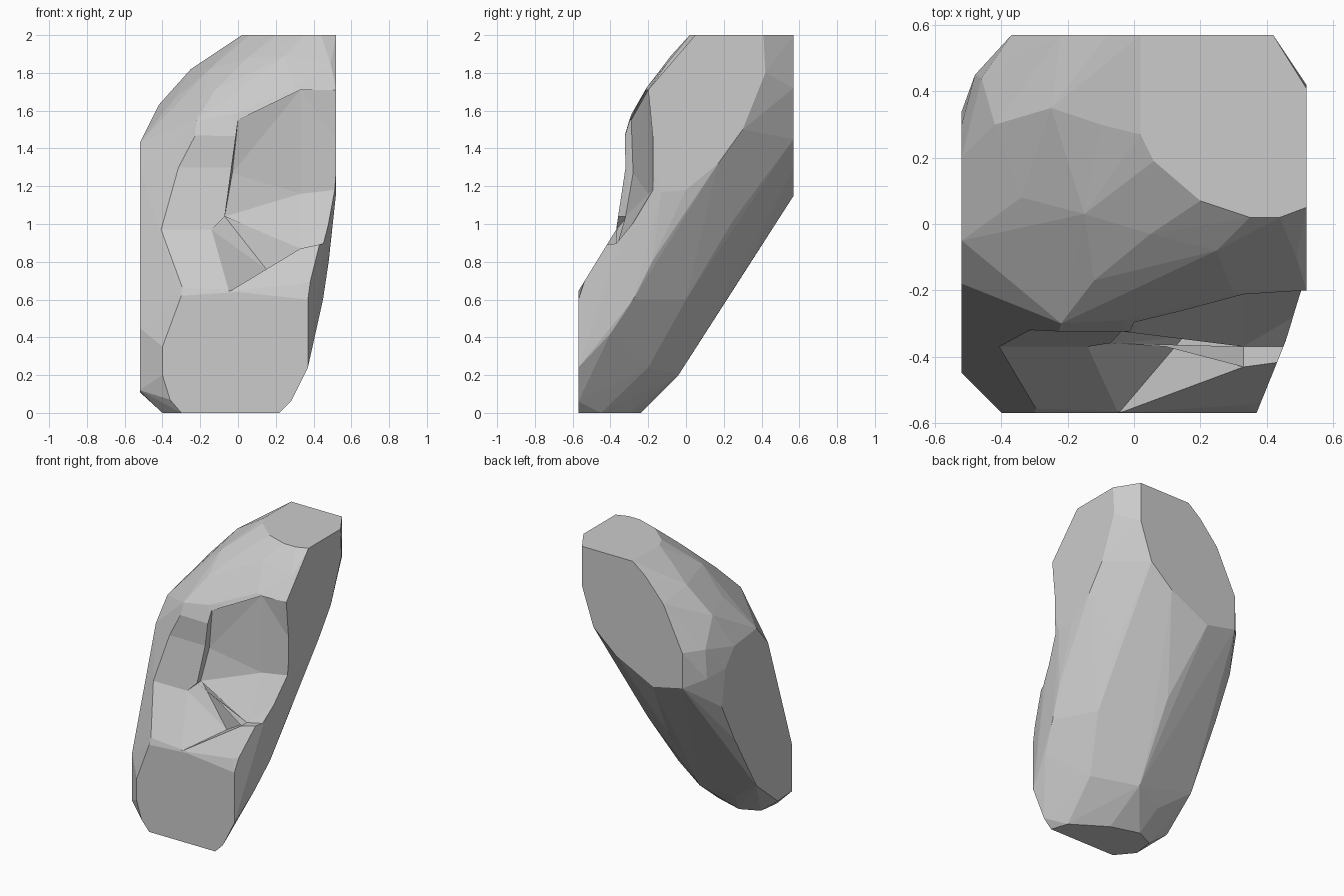
import bpy, bmesh
from mathutils import Vector


def hull(name, pts):
    """Object made from the convex hull of a point cloud."""
    bm = bmesh.new()
    for p in pts:
        bm.verts.new(p)
    res = bmesh.ops.convex_hull(bm, input=bm.verts[:])
    junk = {g for g in res["geom_interior"] + res["geom_unused"] if isinstance(g, bmesh.types.BMVert)}
    bmesh.ops.delete(bm, geom=list(junk), context='VERTS')
    bmesh.ops.dissolve_limit(bm, angle_limit=0.01, verts=bm.verts[:], edges=bm.edges[:])
    bmesh.ops.recalc_face_normals(bm, faces=bm.faces[:])
    me = bpy.data.meshes.new(name)
    bm.to_mesh(me)
    bm.free()
    ob = bpy.data.objects.new(name, me)
    bpy.context.collection.objects.link(ob)
    return ob


def flat(axis, value, pts):
    """Outline of a flat facet lying at a fixed value on one axis."""
    out = []
    for p in pts:
        p = list(p)
        p.insert(axis, value)
        out.append(Vector(p))
    return out


def carve(target, name, surface):
    """Remove everything between the given surface points and the front."""
    cutter = hull(name, surface + [(p[0], -1.0, p[2]) for p in surface])
    cutter.hide_render = True
    mod = target.modifiers.new(name, 'BOOLEAN')
    mod.operation = 'DIFFERENCE'
    mod.solver = 'EXACT'
    mod.object = cutter
    bpy.context.view_layer.objects.active = target
    bpy.ops.object.modifier_apply(modifier=mod.name)
    bpy.data.objects.remove(cutter)


# Six flat sliced facets of the leaning boulder
right = flat(0, 0.52, [(0.05, 2), (-0.2, 1.71), (-0.2, 1.4), (-0.18, 1.3), (-0.13, 1.17), (0, 1.18),
                       (0.17, 1.32), (0.3, 1.5), (0.42, 1.8), (0.41, 2)])
left = flat(0, -0.52, [(0.2, 1.4), (0.3, 1.28), (0.34, 1.02), (0.2, 0.74), (-0.05, 0.31), (-0.29, 0.11),
                       (-0.45, 0.12), (-0.45, 0.45), (-0.31, 0.81), (-0.18, 1.28), (-0.05, 1.43)])
front = flat(1, -0.57, [(-0.3, 0), (-0.36, 0.07), (-0.4, 0.2), (-0.4, 0.35), (-0.34, 0.5), (-0.3, 0.62),
                        (0, 0.64), (0.37, 0.6), (0.37, 0.24), (0.28, 0.06), (0.22, 0)])
back = flat(1, 0.57, [(0.42, 2), (0.42, 1.72), (0.33, 1.45), (0.16, 1.3), (-0.14, 1.15), (-0.37, 1.2),
                      (-0.37, 1.45), (-0.22, 1.76), (-0.08, 1.92), (0.02, 2)])
top = flat(2, 2.0, [(0.02, 0.27), (0.06, 0.19), (0.2, 0.07), (0.35, 0.02), (0.44, 0.02)])
bottom = flat(2, 0.0, [(0.18, -0.45), (-0.05, -0.3), (-0.25, -0.24), (-0.38, -0.3), (-0.4, -0.45)])

# Rounded areas between the facets
underside = [(-0.08, -0.04, 0.2), (-0.05, 0.1, 0.43), (-0.05, 0.28, 0.7), (-0.08, 0.43, 0.94),
             (0.2, -0.2, 0.24), (0.3, 0.0, 0.6), (0.34, 0.25, 1.02), (0.45, -0.28, 0.6),
             (0.48, -0.18, 0.8), (0.41, -0.4, 0.42), (-0.33, 0.12, 0.53), (-0.36, 0.42, 1.0),
             (-0.3, -0.12, 0.15), (-0.48, 0.45, 1.25)]
dome = [(-0.42, 0.3, 1.63), (-0.34, 0.08, 1.66), (-0.25, 0.35, 1.82), (-0.1, 0.3, 1.92),
        (-0.15, 0.03, 1.82), (0.05, -0.03, 1.88), (0.25, -0.08, 1.89), (-0.36, -0.14, 1.52),
        (-0.22, -0.3, 1.55), (-0.22, -0.32, 1.3), (-0.4, -0.25, 1.2), (-0.03, -0.29, 1.58),
        (-0.12, -0.17, 1.71), (0.3, -0.21, 1.72), (0.49, -0.1, 1.85), (-0.46, 0.44, 1.45)]
rock = hull("leaning_rock", right + left + front + back + top + bottom + underside + dome)

# Sloping hollow across the whole front
profile = [(-0.585, 0.62), (-0.37, 0.97), (-0.32, 1.3), (-0.325, 1.5)]
carve(rock, "front_slope", [(x, y, z) for x in (-0.8, 0.8) for y, z in profile])

# Upper right broken recess with its ledge
carve(rock, "upper_recess", [(-0.07, -0.32, 1.04), (0.33, -0.2, 1.16), (0.7, -0.15, 1.2),
                             (0.33, -0.37, 0.87), (0.7, -0.37, 0.95), (-0.03, -0.28, 1.27),
                             (0.0, -0.29, 1.55), (0.33, -0.22, 1.5), (0.33, -0.2, 1.71),
                             (0.7, -0.2, 1.71)])

# Triangular notch below the ledge
carve(rock, "lower_notch", [(-0.05, -0.575, 0.64), (-0.14, -0.37, 0.97), (-0.07, -0.31, 1.04),
                            (0.33, -0.37, 0.87), (0.15, -0.34, 0.76)])
